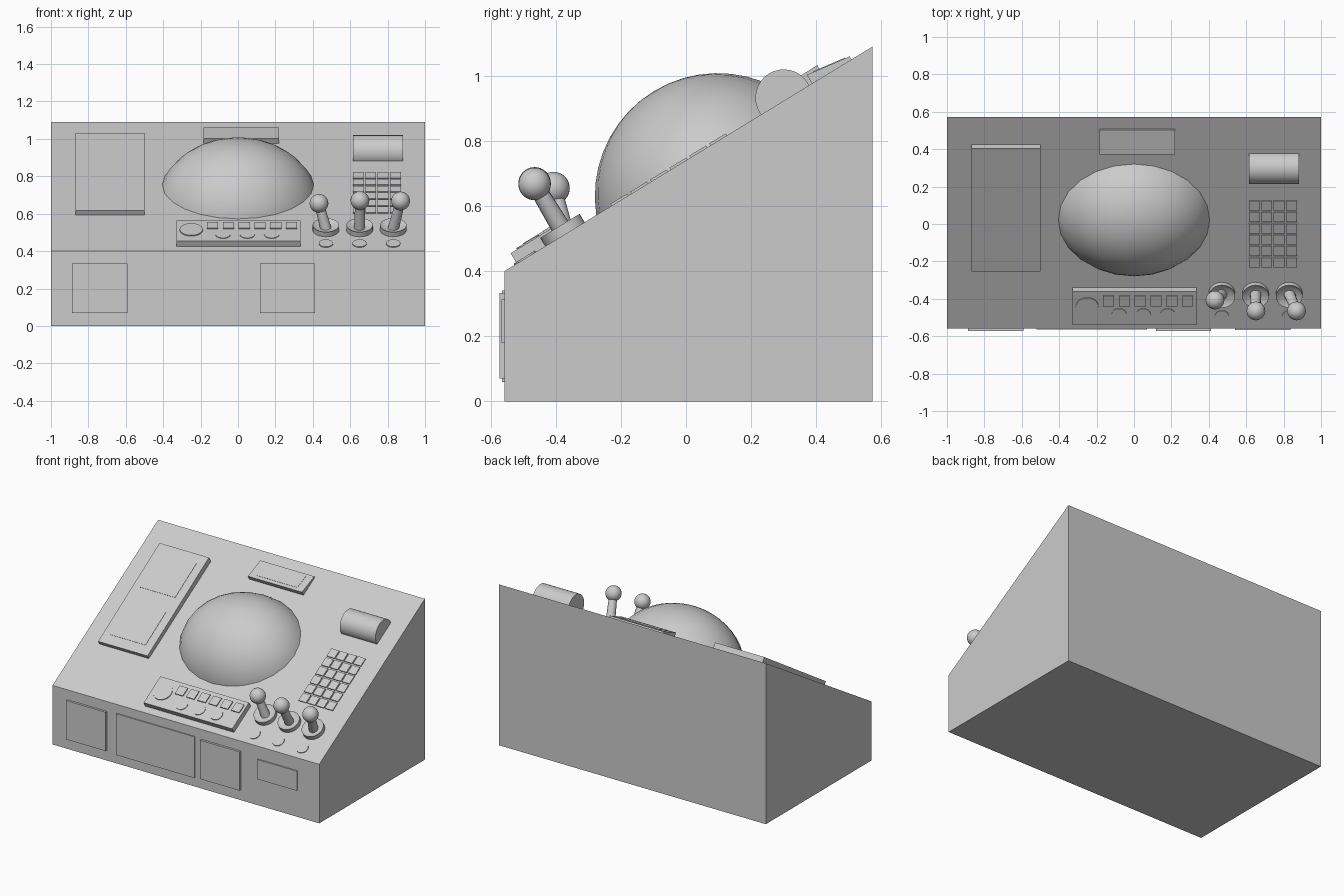
import bpy, bmesh, math
from mathutils import Matrix, Vector

cube = bpy.data.objects.get("Cube")
if cube:
    bpy.data.objects.remove(cube, do_unlink=True)

grey = bpy.data.materials.new("light_grey")
grey.use_nodes = True
grey.diffuse_color = (0.6, 0.6, 0.6, 1)
grey.node_tree.nodes["Principled BSDF"].inputs["Base Color"].default_value = (0.6, 0.6, 0.6, 1)

# Console outline and the two working surfaces: sloping desk and front face
FRONT, BACK, LOW, HIGH = -0.558, 0.573, 0.40, 1.09
SLOPE = math.atan2(HIGH - LOW, BACK - FRONT)
DESK = Matrix.Translation((0, FRONT, LOW)) @ Matrix.Rotation(SLOPE, 4, 'X')
FACE = Matrix.Translation((0, FRONT, 0)) @ Matrix.Rotation(math.pi / 2, 4, 'X')


def finish(name, bm, frame=Matrix(), smooth=False):
    bmesh.ops.recalc_face_normals(bm, faces=bm.faces)
    mesh = bpy.data.meshes.new(name)
    bm.to_mesh(mesh)
    bm.free()
    mesh.materials.append(grey)
    obj = bpy.data.objects.new(name, mesh)
    bpy.context.collection.objects.link(obj)
    obj.matrix_world = frame
    if smooth:
        bpy.ops.object.select_all(action='DESELECT')
        obj.select_set(True)
        bpy.context.view_layer.objects.active = obj
        bpy.ops.object.shade_smooth_by_angle(angle=math.radians(40))
    return obj


def slab(name, frame, x, u, top, sink=0.004):
    """Plate over x and u ranges; top is a height or a function of u."""
    height = top if callable(top) else lambda v: top
    bm = bmesh.new()
    bmesh.ops.create_cube(bm, size=1)
    for v in bm.verts:
        px, pu = x[v.co.x > 0], u[v.co.y > 0]
        v.co = (px, pu, height(pu) if v.co.z > 0 else -sink)
    return finish(name, bm, frame)


def disc(name, x, u, radius, base, thick, cup=0.0):
    """Round plate on the desk, with an optional sunken middle."""
    bm = bmesh.new()
    bmesh.ops.create_cone(bm, cap_ends=True, segments=24, radius1=radius, radius2=radius, depth=thick,
                          matrix=Matrix.Translation((x, u, base + thick / 2)))
    if cup:
        top = max(bm.faces, key=lambda f: f.calc_center_median().z)
        bmesh.ops.inset_region(bm, faces=[top], thickness=radius * 0.3)
        bmesh.ops.translate(bm, verts=top.verts[:], vec=(0, 0, -cup))
    return finish(name, bm, DESK, True)


# Wedge-shaped console body
bm = bmesh.new()
profile = [(FRONT, 0), (BACK, 0), (BACK, HIGH), (FRONT, LOW)]
side = bm.faces.new([bm.verts.new((-1, y, z)) for y, z in profile])
ext = bmesh.ops.extrude_face_region(bm, geom=[side])
bmesh.ops.translate(bm, verts=[v for v in ext["geom"] if isinstance(v, bmesh.types.BMVert)], vec=(2, 0, 0))
finish("console_body", bm)

# Domed screen: a wide ellipsoid cut off at the desk
bm = bmesh.new()
bmesh.ops.create_uvsphere(bm, u_segments=24, v_segments=24, radius=0.378,
                          matrix=Matrix.Translation((0, 0.68, -0.145)) @ Matrix.Diagonal((1.16, 1, 1, 1)))
bmesh.ops.bisect_plane(bm, geom=bm.verts[:] + bm.edges[:] + bm.faces[:], plane_co=(0, 0, -0.01),
                       plane_no=(0, 0, 1), clear_inner=True)
finish("dome_screen", bm, DESK, True)


# Tall side panel with two flush screens
def side_height(u):
    return 0.028 + (u - 0.372) * 0.015


slab("side_panel", DESK, (-0.87, -0.5), (0.372, 1.15), side_height)
for label, u in (("lower", (0.44, 0.70)), ("upper", (0.816, 1.084))):
    slab(label + "_side_screen", DESK, (-0.82, -0.555), u, lambda v: side_height(v) + 0.002)


# Wedge display behind the dome
def display_height(u):
    return 0.031 - (u - 1.107) * 0.14


slab("rear_display", DESK, (-0.185, 0.22), (1.107, 1.249), display_height)
slab("rear_display_screen", DESK, (-0.135, 0.17), (1.13, 1.235), lambda u: display_height(u) + 0.002)

# Half-sunk roller
bm = bmesh.new()
bmesh.ops.create_cone(bm, cap_ends=True, segments=32, radius1=0.087, radius2=0.087, depth=0.267,
                      matrix=Matrix.Translation((0.748, 1.01, 0.008)) @ Matrix.Rotation(math.pi / 2, 4, 'Y'))
finish("roller", bm, DESK, True)

# Keypad
for row in range(6):
    for col in range(4):
        x, u = 0.615 + col * 0.066, 0.386 + row * 0.071
        slab(f"key_{row}_{col}", DESK, (x, x + 0.058), (u, u + 0.06), 0.007)

# Control box with buttons, dial and knobs
BOX = 0.037
slab("control_box", DESK, (-0.33, 0.334), (0.045, 0.255), BOX)
for i in range(6):
    x = -0.166 + i * 0.0845
    slab(f"button_{i}", DESK, (x, x + 0.06), (0.165, 0.228), BOX + 0.007)
disc("large_dial", -0.25, 0.155, 0.062, BOX - 0.003, 0.009)
for i, x in enumerate((-0.08, 0.05, 0.18)):
    disc(f"knob_{i}", x, 0.108, 0.04, BOX - 0.003, 0.007)

# Joysticks: cupped base, tilted stick, ball grip and a small disc in front
balls = [(0.433, -0.407, 0.655), (0.652, -0.465, 0.67), (0.869, -0.465, 0.668)]
for i, (x, ball) in enumerate(zip((0.47, 0.65, 0.83), balls)):
    disc(f"joystick_base_{i}", x, 0.218, 0.071, -0.004, 0.034, 0.015)
    disc(f"joystick_light_{i}", x, 0.075, 0.038, -0.003, 0.008)
    foot, grip = DESK @ Vector((x, 0.218, 0.005)), Vector(ball)
    axis = grip - foot
    place = Matrix.Translation((foot + grip) / 2) @ axis.to_track_quat('Z', 'Y').to_matrix().to_4x4()
    bm = bmesh.new()
    bmesh.ops.create_cone(bm, cap_ends=True, segments=16, radius1=0.03, radius2=0.025, depth=axis.length)
    finish(f"joystick_stick_{i}", bm, place, True)
    bm = bmesh.new()
    bmesh.ops.create_uvsphere(bm, u_segments=24, v_segments=16, radius=0.05)
    finish(f"joystick_ball_{i}", bm, Matrix.Translation(grip), True)

# Plates on the front face
slab("front_plate_right", FACE, (-0.888, -0.592), (0.07, 0.333), 0.015)
slab("front_plate_wide", FACE, (-0.52, 0.07), (0.06, 0.34), 0.007)
slab("front_plate_middle", FACE, (0.118, 0.412), (0.07, 0.333), 0.015)
slab("front_plate_left", FACE, (0.54, 0.837), (0.18, 0.313), 0.008)
